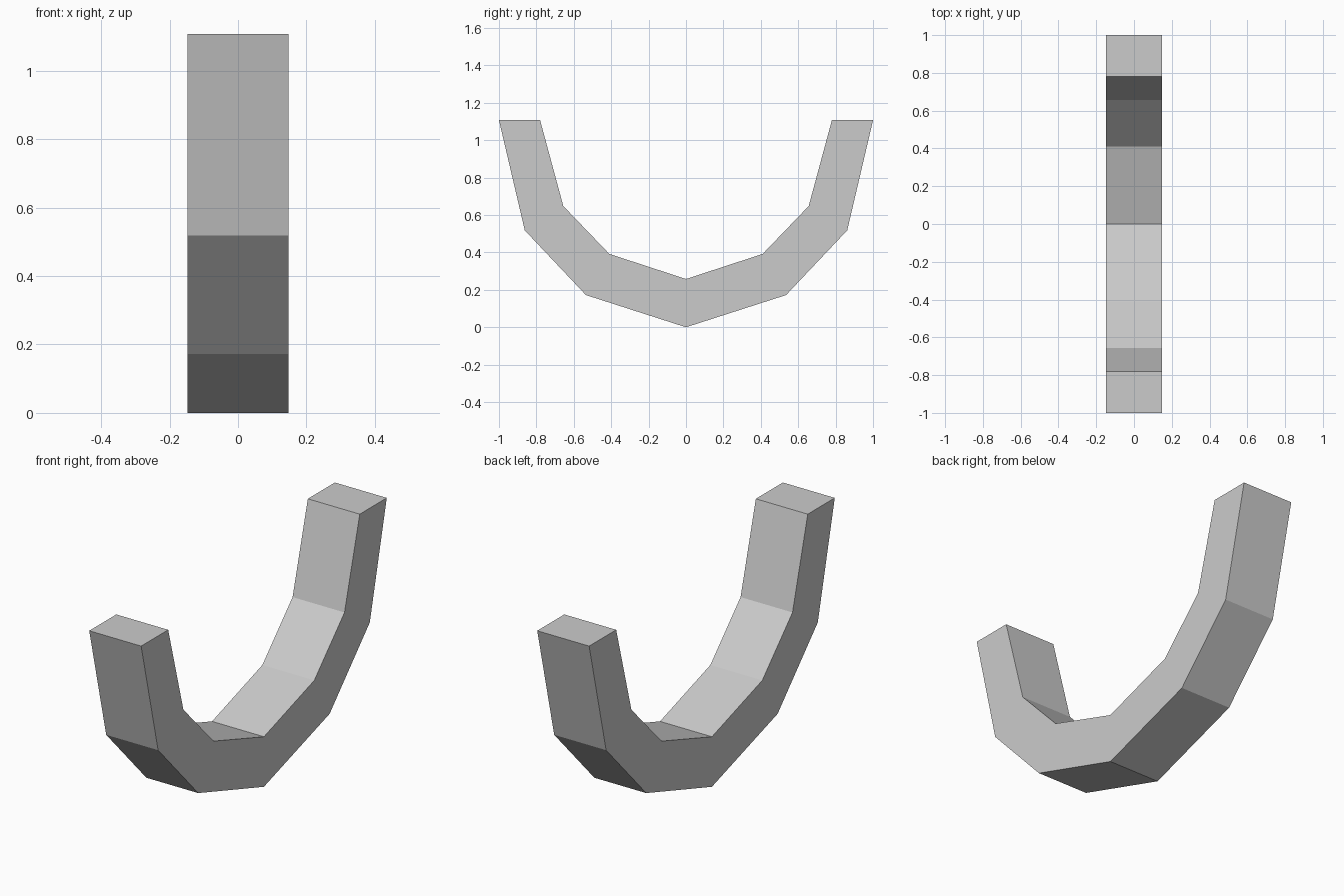
import bpy
import bmesh

cube = bpy.data.objects.get("Cube")
if cube:
    bpy.data.objects.remove(cube, do_unlink=True)

HALF_WIDTH = 0.148

# One flat grey for the whole arch
grey = bpy.data.materials.new("light_grey")
grey.use_nodes = True
colour = (0.6, 0.6, 0.6, 1)
grey.diffuse_color = colour
grey.node_tree.nodes["Principled BSDF"].inputs["Base Color"].default_value = colour

# Half profile as (y, z), from the middle to the tip
outer = [(0, 0), (0.535, 0.172), (0.862, 0.518), (1, 1.107)]
inner = [(0, 0.258), (0.41, 0.392), (0.656, 0.648), (0.78, 1.107)]


def mirrored(half):
    return [(-y, z) for y, z in reversed(half[1:])] + half


# Sweep a rectangular section along the arch
bm = bmesh.new()
rings = []
for (yo, zo), (yi, zi) in zip(mirrored(outer), mirrored(inner)):
    corners = [(-HALF_WIDTH, yo, zo), (HALF_WIDTH, yo, zo),
               (HALF_WIDTH, yi, zi), (-HALF_WIDTH, yi, zi)]
    rings.append([bm.verts.new(c) for c in corners])

for a, b in zip(rings, rings[1:]):
    for i in range(4):
        j = (i + 1) % 4
        bm.faces.new((a[i], a[j], b[j], b[i]))

# Flat tips
bm.faces.new(rings[0])
bm.faces.new(rings[-1])
bmesh.ops.recalc_face_normals(bm, faces=bm.faces)

mesh = bpy.data.meshes.new("curved_arch")
bm.to_mesh(mesh)
bm.free()
mesh.materials.append(grey)
arch = bpy.data.objects.new("curved_arch", mesh)
bpy.context.collection.objects.link(arch)
